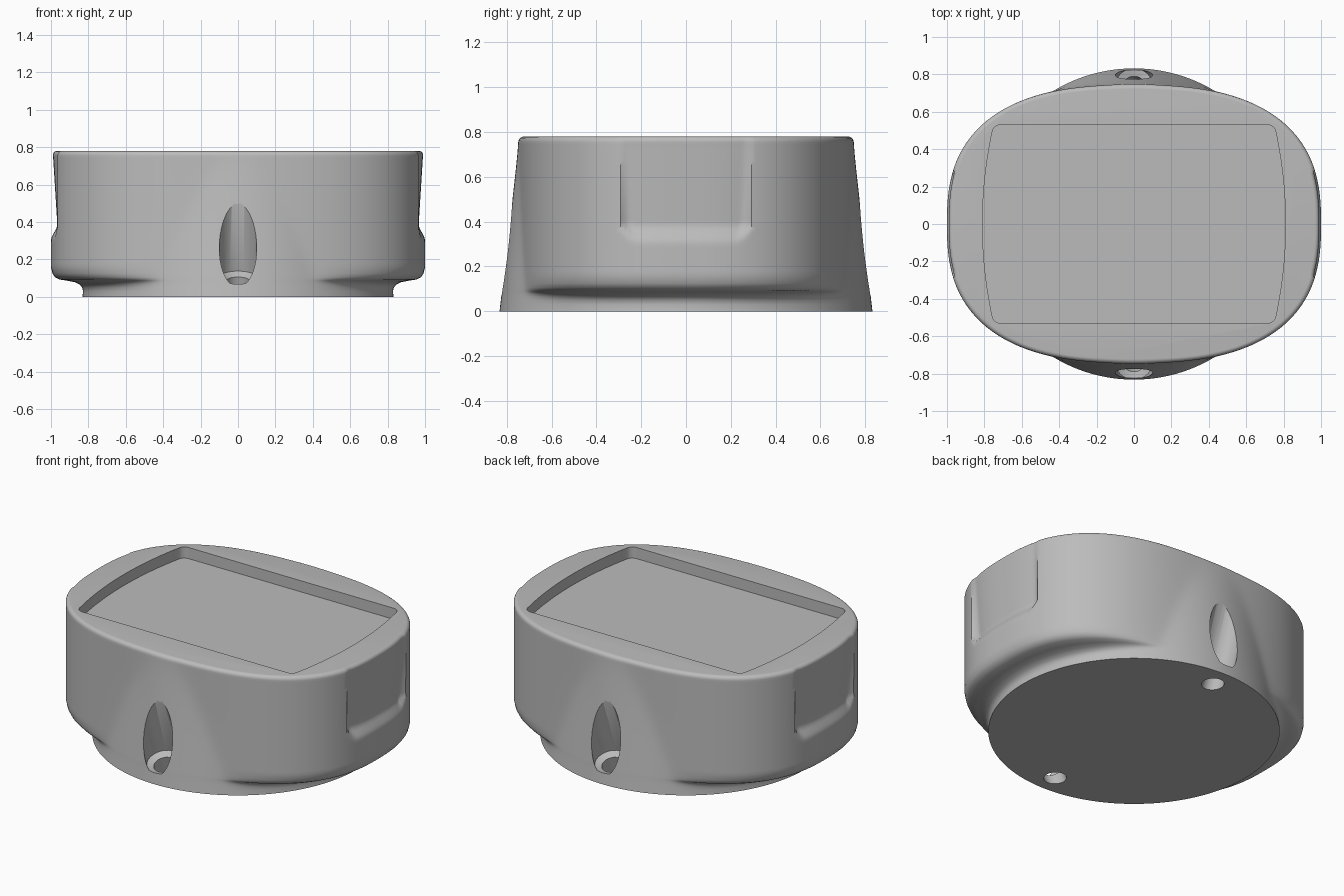
import bpy, bmesh, math
from mathutils import Matrix, Vector

cube = bpy.data.objects.get("Cube")
if cube:
    bpy.data.objects.remove(cube, do_unlink=True)

HEIGHT, HALF_X, HALF_Y, POWER = 0.78, 1.0, 0.742, 2.6
SEGMENTS, ROUND = 320, 0.025

grey = bpy.data.materials.new("matte grey")
grey.use_nodes = True
colour = (0.5, 0.5, 0.5, 1)
grey.diffuse_color = colour
grey.node_tree.nodes["Principled BSDF"].inputs["Base Color"].default_value = colour


def smooth(lo, hi, v):
    t = min(max((v - lo) / (hi - lo), 0), 1)
    return t * t * (3 - 2 * t)


def interpolate(points, v):
    for (a, fa), (b, fb) in zip(points, points[1:]):
        if v <= b:
            return fa + (fb - fa) * max(0, v - a) / (b - a)
    return points[-1][1]


def make_object(name, bm):
    bmesh.ops.recalc_face_normals(bm, faces=bm.faces)
    mesh = bpy.data.meshes.new(name)
    bm.to_mesh(mesh)
    bm.free()
    obj = bpy.data.objects.new(name, mesh)
    bpy.context.collection.objects.link(obj)
    mesh.materials.append(grey)
    return obj


def loft(bm, rings):
    """Skin a stack of closed rings and cap both ends."""
    rows = [[bm.verts.new(p) for p in ring] for ring in rings]
    for low, high in zip(rows, rows[1:]):
        for i in range(len(low)):
            j = (i + 1) % len(low)
            bm.faces.new((low[i], low[j], high[j], high[i]))
    bm.faces.new(rows[0][::-1])
    bm.faces.new(rows[-1])


# Body: rounded-rectangle shell blended over a tapered round foot
SKIRT = [(0.03, 0), (0.05, 0.04), (0.065, 0.12), (0.078, 0.28), (0.086, 0.5),
         (0.093, 0.75), (0.105, 0.88), (0.125, 0.955), (0.16, 1)]
GRIP = [(0.30, 0), (0.32, 0.004), (0.37, 0.031), (0.39, 0.034), (0.74, 0.012), (0.78, 0.008)]


def radius(angle, z):
    c, s = abs(math.cos(angle)), abs(math.sin(angle))
    shell = ((c / HALF_X) ** POWER + (s / HALF_Y) ** POWER) ** (-1 / POWER)
    foot = 0.832 - 0.118 * z
    gap = shell - foot
    swell = 0.5 * (gap + math.hypot(gap, 0.012))
    r = foot + swell * interpolate(SKIRT, z)
    # shallow finger grips on both ends
    if c > 0.8:
        half_width = 0.235 + 0.045 * smooth(0.30, 0.40, z)
        r -= interpolate(GRIP, z) * (1 - smooth(half_width - 0.015, half_width + 0.015, r * s))
    return r


levels = [(0, 0)] + [(z, 0) for z, _ in SKIRT]
levels += [(0.18 + 0.0125 * i, 0) for i in range(46)]
for i in range(7):
    a = math.pi / 2 * i / 6
    levels.append((HEIGHT - ROUND * (1 - math.sin(a)), ROUND * (1 - math.cos(a))))
bm = bmesh.new()
angles = [2 * math.pi * i / SEGMENTS for i in range(SEGMENTS)]
loft(bm, [[((radius(a, z) - inset) * math.cos(a), (radius(a, z) - inset) * math.sin(a), z)
           for a in angles] for z, inset in levels])
body = make_object("housing_body", bm)

# Top recess cutter: straight long edges, bowed ends, rounded corners
bm = bmesh.new()
steps = [-0.53 + 1.06 * i / 16 for i in range(17)]
right = [(0.81 - 0.06 * (y / 0.53) ** 2, y) for y in steps]
outline = right + [(-x, -y) for x, y in right]
loft(bm, [[(x, y, z) for x, y in outline] for z in (HEIGHT - 0.07, HEIGHT + 0.1)])
corners = [e for e in bm.edges
           if abs(e.verts[0].co.z - e.verts[1].co.z) > 0.1 and abs(e.verts[0].co.y) > 0.52]
bmesh.ops.bevel(bm, geom=corners, offset=0.035, segments=6, profile=0.5, affect='EDGES')
cutters = [make_object("recess_cutter", bm)]

# Slanted, stepped screw hole cutters at front and back
for side, label in ((-1, "front"), (1, "back")):
    bm = bmesh.new()
    place = Matrix.Translation((0, side * 0.70, 0)) @ Matrix.Rotation(-side * math.radians(20), 4, 'X')
    profile = [(0.063, -0.1), (0.063, 0.09), (0.1, 0.11), (0.1, 0.6)]
    loft(bm, [[place @ Vector((r * math.cos(a), r * math.sin(a), d)) for a in angles[::8]]
              for r, d in profile])
    cutters.append(make_object(label + "_screw_hole_cutter", bm))

# Cut the recess and holes
bpy.context.view_layer.objects.active = body
for cutter in cutters:
    cutter.hide_render = True
    mod = body.modifiers.new(cutter.name, 'BOOLEAN')
    mod.operation, mod.solver, mod.object = 'DIFFERENCE', 'EXACT', cutter
    bpy.ops.object.modifier_apply(modifier=mod.name)
for cutter in cutters:
    bpy.data.objects.remove(cutter, do_unlink=True)

bpy.ops.object.select_all(action='DESELECT')
body.select_set(True)
bpy.ops.object.shade_smooth_by_angle(angle=math.radians(35))
